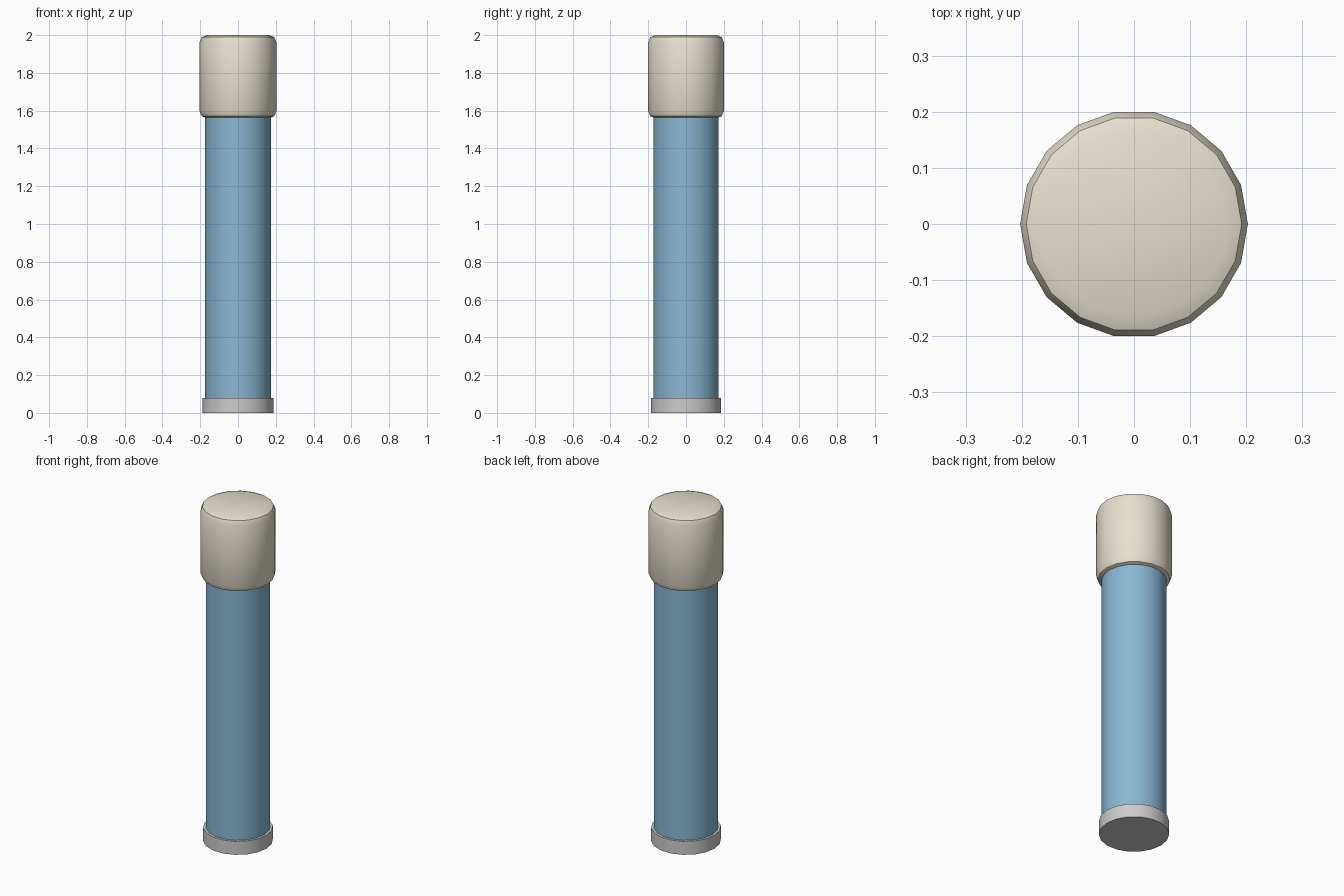
import bpy, math

if "Cube" in bpy.data.objects:
    bpy.data.objects.remove(bpy.data.objects["Cube"])

SIDES = 18


def material(name, rgb):
    mat = bpy.data.materials.new(name)
    mat.diffuse_color = (*rgb, 1.0)
    mat.use_nodes = True
    mat.node_tree.nodes["Principled BSDF"].inputs["Base Color"].default_value = mat.diffuse_color
    return mat


def cylinder(name, radius, z0, z1, mat=None, bevel=0.0):
    bpy.ops.mesh.primitive_cylinder_add(
        vertices=SIDES, radius=radius, depth=z1 - z0,
        location=(0, 0, (z0 + z1) / 2),
        rotation=(0, 0, math.pi / 2))  # puts a corner on the x axis
    obj = bpy.context.object
    obj.name = name
    if mat:
        obj.data.materials.append(mat)
    bpy.ops.object.transform_apply(location=True, rotation=True)
    if bevel:
        mod = obj.modifiers.new("rounded_rims", "BEVEL")
        mod.width = bevel
        mod.segments = 2
        mod.limit_method = 'ANGLE'
        mod.angle_limit = math.radians(40)
        bpy.ops.object.modifier_apply(modifier=mod.name)
    bpy.ops.object.shade_smooth_by_angle(angle=math.radians(30))
    return obj


blue = material("tube_blue", (0.25, 0.47, 0.65))
cream = material("cap_cream", (0.80, 0.75, 0.63))

# Shallow grey foot, long tube, and rounded cap overlapping the tube
cylinder("base_ring", 0.188, 0.0, 0.08)
cylinder("tube", 0.174, 0.04, 1.62, blue)
cylinder("cap", 0.203, 1.56, 2.0, cream, bevel=0.037)
